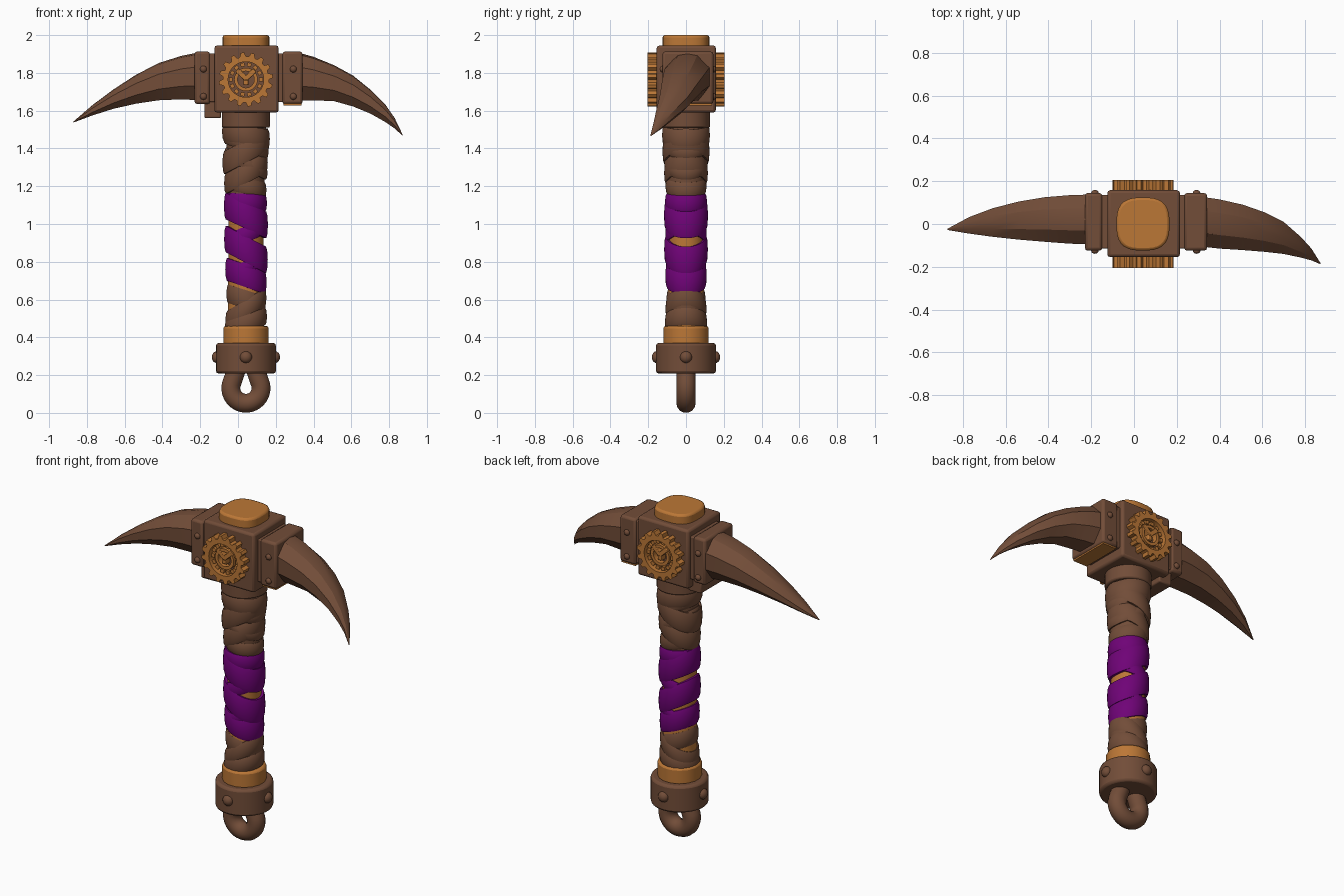
import bpy, bmesh, math
from mathutils import Vector, Matrix

if "Cube" in bpy.data.objects:
    bpy.data.objects.remove(bpy.data.objects["Cube"])

CX = 0.042  # handle axis
ZG = 1.765  # gear height


def material(name, rgb):
    m = bpy.data.materials.new(name)
    m.diffuse_color = (*rgb, 1)
    m.use_nodes = True
    m.node_tree.nodes["Principled BSDF"].inputs["Base Color"].default_value = m.diffuse_color
    return m


BROWN = material("brown", (0.168, 0.074, 0.040))
ORANGE = material("orange", (0.50, 0.185, 0.037))
PURPLE = material("purple", (0.160, 0.001, 0.185))


def finish(name, bm, mat, bevel=0.0, angle=35):
    bmesh.ops.recalc_face_normals(bm, faces=bm.faces)
    me = bpy.data.meshes.new(name)
    bm.to_mesh(me)
    bm.free()
    ob = bpy.data.objects.new(name, me)
    bpy.context.collection.objects.link(ob)
    me.materials.append(mat)
    if bevel:
        b = ob.modifiers.new("bevel", 'BEVEL')
        b.width, b.segments, b.limit_method = bevel, 2, 'ANGLE'
    bpy.ops.object.select_all(action='DESELECT')
    ob.select_set(True)
    bpy.context.view_layer.objects.active = ob
    bpy.ops.object.shade_smooth_by_angle(angle=math.radians(angle))
    return ob


def skin(name, loops, mat, closed=False, bevel=0.0, angle=35):
    """Join equal-length point loops; cap the ends, or close into a ring."""
    bm = bmesh.new()
    rows = [[bm.verts.new(p) for p in loop] for loop in loops]
    n = len(rows[0])
    for i in range(len(rows) if closed else len(rows) - 1):
        a, b = rows[i], rows[(i + 1) % len(rows)]
        for j in range(n):
            k = (j + 1) % n
            bm.faces.new((a[j], a[k], b[k], b[j]))
    if not closed:
        bm.faces.new(rows[0])
        bm.faces.new(rows[-1])
    return finish(name, bm, mat, bevel, angle)


def box(name, lo, hi, mat, bevel=0.01, rot=None):
    lo, hi = Vector(lo), Vector(hi)
    bm = bmesh.new()
    bmesh.ops.create_cube(bm, size=1)
    bmesh.ops.scale(bm, vec=hi - lo, verts=bm.verts)
    if rot:
        bmesh.ops.transform(bm, matrix=rot, verts=bm.verts)
    bmesh.ops.translate(bm, vec=(lo + hi) / 2, verts=bm.verts)
    return finish(name, bm, mat, bevel)


def lathe(name, profile, mat, n=32, closed=False, bevel=0.0, low_x=0.0, power=2):
    """Turn (radius, z) points round the handle; low_x tips the low side to +x."""
    loops = []
    for r, z in profile:
        loop = []
        for i in range(n):
            a = math.tau * (i + 0.5) / n
            c, s = math.cos(a), math.sin(a)
            k = r / (abs(c) ** power + abs(s) ** power) ** (1 / power)
            loop.append((CX + k * c, k * s, z - low_x * c))
        loops.append(loop)
    return skin(name, loops, mat, closed, bevel)


def band(name, z, w, low_x, r, mat):
    h = w / 2
    lathe(name, [(0.08, z - h), (r - 0.006, z - h), (r, z - h * 0.7), (r + 0.003, z),
                 (r, z + h * 0.7), (r - 0.006, z + h), (0.08, z + h)], mat, 36, True, low_x=low_x)


def rivet(name, pos, direction, r):
    bm = bmesh.new()
    bmesh.ops.create_uvsphere(bm, u_segments=14, v_segments=8, radius=r)
    bmesh.ops.scale(bm, vec=(1, 1, 0.8), verts=bm.verts)
    q = Vector((0, 0, 1)).rotation_difference(Vector(direction))
    bmesh.ops.transform(bm, matrix=Matrix.Translation(pos) @ q.to_matrix().to_4x4(), verts=bm.verts)
    finish(name, bm, BROWN)


# Head block, cap and neck
box("head_block", (-0.125, -0.155, 1.59), (0.215, 0.158, 1.945), BROWN, 0.014)
lathe("top_cap", [(0.124, 1.93), (0.124, 2.0)], ORANGE, 40, bevel=0.012, power=2.9)
lathe("neck", [(0.128, 1.51), (0.128, 1.60)], BROWN, bevel=0.008)

# Side collars, links to the block, and rivets
for side, x0, x1, xr, l0, l1 in (("left", -0.23, -0.148, -0.183, -0.20, -0.11),
                                 ("right", 0.235, 0.342, 0.293, 0.20, 0.30)):
    box(side + "_collar", (x0, -0.125, 1.635), (x1, 0.145, 1.913), BROWN, 0.014)
    box(side + "_link", (l0, -0.115, 1.645), (l1, 0.135, 1.903), BROWN, 0.006)
    for y, d in ((-0.125, -1), (0.145, 1)):
        for z in (1.82, 1.675):
            rivet(side + "_collar_rivet", (xr, y, z), (0, d, 0), 0.018)
box("collar_underplate", (0.242, -0.115, 1.628), (0.335, 0.137, 1.637), ORANGE, 0)
box("left_bracket", (-0.178, -0.10, 1.56), (-0.09, 0.11, 1.65), BROWN, 0.008)


# Curved spikes: stations of (x, z top, z bottom, y back, y front)
def spike(name, stations):
    section = [(1, -.4), (1, .4), (.45, .92), (0, 1), (-.45, .92), (-1, .4), (-1, -.4), (-.5, -1), (.5, -1)]
    loops = []
    for x, zt, zb, yb, yf in stations:
        cy, cz, hy, hz = (yb + yf) / 2, (zt + zb) / 2, (yb - yf) / 2, (zt - zb) / 2
        loops.append([(x, cy + u * hy, cz + v * hz) for u, v in section])
    skin(name, loops, BROWN, angle=24)


spike("left_spike", [
    (-0.20, 1.91, 1.655, 0.138, -0.095), (-0.30, 1.89, 1.66, 0.135, -0.092),
    (-0.42, 1.852, 1.655, 0.125, -0.083), (-0.54, 1.79, 1.637, 0.105, -0.073),
    (-0.66, 1.712, 1.61, 0.074, -0.06), (-0.77, 1.63, 1.575, 0.033, -0.045),
    (-0.872, 1.542, 1.537, -0.022, -0.028)])
spike("right_spike", [
    (0.31, 1.91, 1.655, 0.128, -0.105), (0.40, 1.885, 1.655, 0.115, -0.115),
    (0.51, 1.84, 1.65, 0.09, -0.122), (0.61, 1.785, 1.622, 0.055, -0.13),
    (0.70, 1.712, 1.585, 0.01, -0.14), (0.78, 1.632, 1.54, -0.06, -0.157),
    (0.83, 1.56, 1.505, -0.115, -0.17), (0.872, 1.472, 1.467, -0.182, -0.188)])


# Gear on the front and back of the head
def gear_ring(name, s, radii, inner, y0, y1):
    n = len(radii)

    def loop(rs, y):
        return [(CX + r * math.cos(math.tau * i / n), s * y, ZG + r * math.sin(math.tau * i / n))
                for i, r in enumerate(rs)]
    skin(name, [loop(radii, y0), loop(radii, y1), loop([inner] * n, y1), loop([inner] * n, y0)],
         ORANGE, True)


for side, s in (("front", -1), ("back", 1)):
    teeth = [0.123, 0.143, 0.143, 0.143, 0.123, 0.121] * 16
    gear_ring(side + "_gear", s, teeth, 0.094, 0.15, 0.205)
    gear_ring(side + "_gear_inner_ring", s, [0.062] * 40, 0.044, 0.15, 0.19)
    for i in range(14):  # short spokes between the rings
        a = math.tau * i / 14
        c = Vector((CX + 0.08 * math.cos(a), s * 0.168, ZG + 0.08 * math.sin(a)))
        h = Vector((0.010, 0.018, 0.011))
        box(side + "_gear_spoke", c - h, c + h, ORANGE, 0, Matrix.Rotation(-a, 4, 'Y'))
    for m in (-1, 1):  # chevron in the middle
        c = Vector((CX + m * 0.022, s * 0.172, ZG + 0.026))
        h = Vector((0.034, 0.022, 0.013))
        box(side + "_gear_chevron", c - h, c + h, ORANGE, 0.003, Matrix.Rotation(-m * 0.75, 4, 'Y'))
    box(side + "_gear_peg", (CX - 0.014, s * 0.17 - 0.02, ZG - 0.03),
        (CX + 0.014, s * 0.17 + 0.02, ZG + 0.01), ORANGE, 0.004)

# Handle: wooden core showing between wrapped strips
lathe("handle_core", [(0.098, 0.40), (0.094, 0.7), (0.094, 1.14)], ORANGE)
lathe("handle_upper_core", [(0.096, 1.12), (0.108, 1.55)], BROWN)
for z, w, t, r in ((1.47, 0.10, 0.02, 0.124), (1.385, 0.12, -0.06, 0.122), (1.42, 0.07, 0.04, 0.117),
                   (1.27, 0.11, -0.055, 0.113), (1.20, 0.08, 0.02, 0.106), (1.32, 0.07, 0.05, 0.112),
                   (0.60, 0.10, 0.03, 0.101), (0.55, 0.10, -0.06, 0.106), (0.48, 0.09, -0.03, 0.109)):
    band("brown_wrap", z, w, t, r, BROWN)
for z, w, t, r in ((1.115, 0.09, 0.005, 0.109), (1.045, 0.14, 0.05, 0.114), (0.945, 0.09, -0.045, 0.107),
                   (0.865, 0.14, 0.055, 0.113), (0.77, 0.07, -0.04, 0.104), (0.725, 0.12, 0.035, 0.107)):
    band("purple_wrap", z, w, t, r, PURPLE)

# Pommel: orange ring, riveted drum and hanging loop
lathe("pommel_ring", [(0.122, 0.36), (0.122, 0.46)], ORANGE, 16, bevel=0.012)
lathe("pommel_drum", [(0.159, 0.208), (0.159, 0.37)], BROWN, 40, bevel=0.014)
for dx, dy in ((1, 0), (-1, 0), (0, 1), (0, -1)):
    rivet("pommel_rivet", (CX + dx * 0.155, dy * 0.155, 0.295), (dx, dy, 0), 0.032)

path = [(-0.05, 0.25), (-0.055, 0.215)]
path += [(0.08 * math.cos(math.radians(a)), 0.131 + 0.08 * math.sin(math.radians(a)))
         for a in range(-205, 26, 10)]
path += [(0.055, 0.215), (0.05, 0.25)]
cu = bpy.data.curves.new("hanging_loop", 'CURVE')
cu.dimensions, cu.bevel_depth, cu.bevel_resolution = '3D', 0.051, 5
sp = cu.splines.new('POLY')
sp.points.add(len(path) - 1)
for p, (x, z) in zip(sp.points, path):
    p.co = (CX + x, 0, z, 1)
cu.materials.append(BROWN)
loop_ob = bpy.data.objects.new("hanging_loop", cu)
bpy.context.collection.objects.link(loop_ob)
bpy.ops.object.select_all(action='DESELECT')
loop_ob.select_set(True)
bpy.context.view_layer.objects.active = loop_ob
bpy.ops.object.convert(target='MESH')
bpy.ops.object.shade_smooth_by_angle(angle=math.radians(40))
